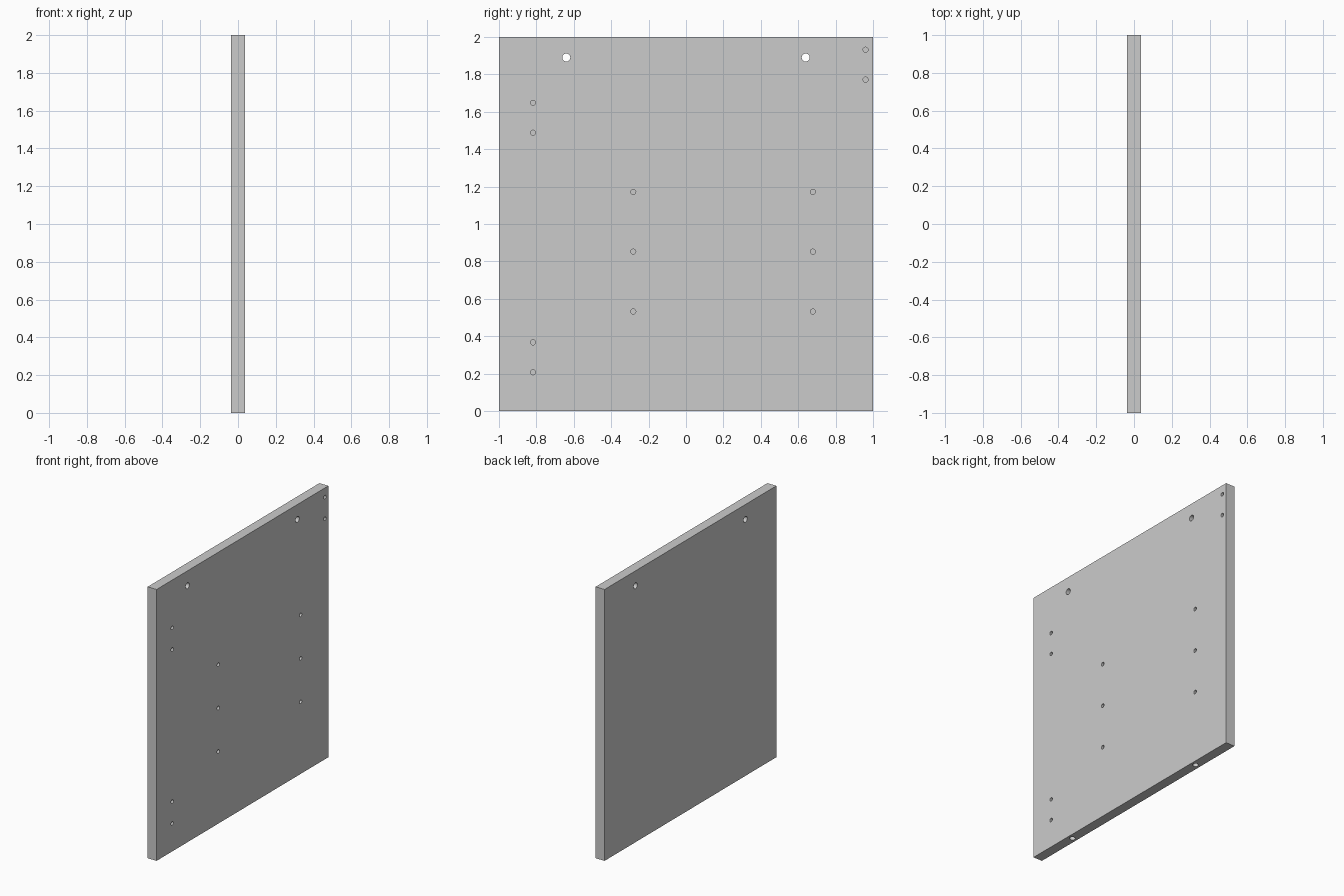
import bpy, bmesh
from math import pi
from mathutils import Matrix

if "Cube" in bpy.data.objects:
    bpy.data.objects.remove(bpy.data.objects["Cube"])

HALF = 0.0365          # half the board thickness
BLIND, DOWEL = 0.0135, 0.0215   # hole radii


def drill(bm, radius, length, centre, axis):
    """Add one closed cylinder along x or z."""
    turn = Matrix.Rotation(pi / 2, 4, 'Y') if axis == 'X' else Matrix.Identity(4)
    bmesh.ops.create_cone(bm, cap_ends=True, segments=32, radius1=radius,
                          radius2=radius, depth=length,
                          matrix=Matrix.Translation(centre) @ turn)


def make_object(name, bm):
    mesh = bpy.data.meshes.new(name)
    bm.to_mesh(mesh)
    bm.free()
    obj = bpy.data.objects.new(name, mesh)
    bpy.context.collection.objects.link(obj)
    return obj


# Board
bm = bmesh.new()
bmesh.ops.create_cube(bm, size=1, matrix=Matrix.Translation((0, 0, 1))
                      @ Matrix.Diagonal((2 * HALF, 2, 2, 1)))
panel = make_object("side_panel", bm)

bm = bmesh.new()
# Through holes near the top, dowel holes in the bottom edge
for y in (-0.64, 0.64):
    drill(bm, DOWEL, 0.3, (0, y, 1.89), 'X')
    drill(bm, 0.02, 0.3, (0, y, 0), 'Z')

# Blind fitting holes in the +x face: row position and heights
rows = {-0.818: (0.207, 0.367, 1.488, 1.648),
        -0.282: (0.532, 0.852, 1.172),
        0.678: (0.532, 0.852, 1.172),
        0.96: (1.772, 1.932)}
for y, heights in rows.items():
    for z in heights:
        drill(bm, BLIND, 0.11, (HALF, y, z), 'X')
cutter = make_object("hole_cutter", bm)
cutter.hide_render = True

# Cut the holes, then drop the helper
mod = panel.modifiers.new("holes", 'BOOLEAN')
mod.operation, mod.solver, mod.object = 'DIFFERENCE', 'EXACT', cutter
bpy.context.view_layer.objects.active = panel
panel.select_set(True)
bpy.ops.object.modifier_apply(modifier=mod.name)
bpy.data.objects.remove(cutter)
bpy.ops.object.shade_smooth_by_angle()
